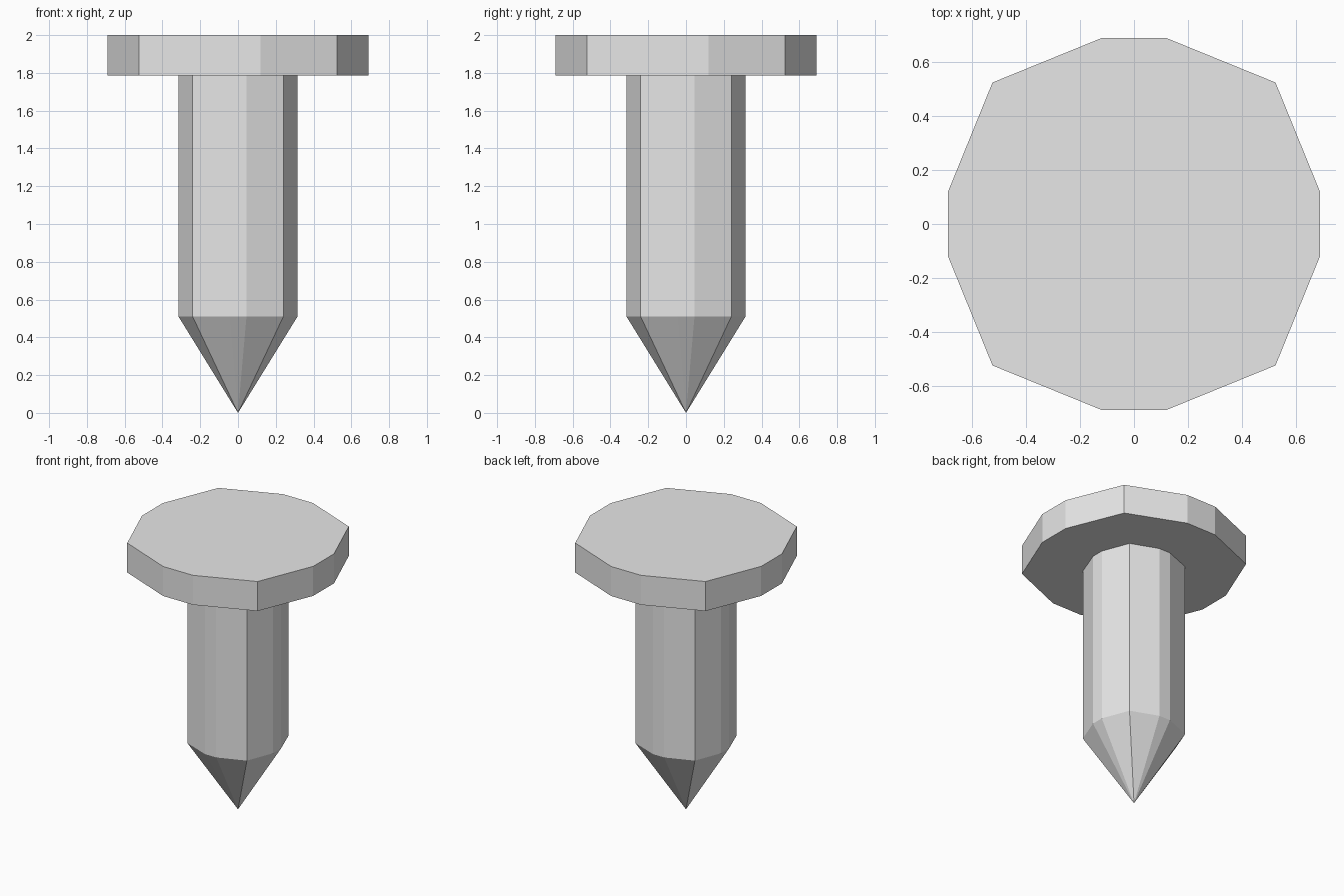
import bpy
import bmesh

cube = bpy.data.objects.get("Cube")
if cube:
    bpy.data.objects.remove(cube, do_unlink=True)

grey = bpy.data.materials.new("plain_grey")
grey.use_nodes = True
color = (0.8, 0.8, 0.8, 1.0)
grey.diffuse_color = color
grey.node_tree.nodes["Principled BSDF"].inputs["Base Color"].default_value = color


def outline(side, corner, half_flat):
    """Twelve-sided section: four flats joined by four pointed corners."""
    points = []
    x, y = 1, 0
    for _ in range(4):
        # one quarter: both ends of the flat, then the diagonal corner
        for out, along in ((side, -half_flat), (side, half_flat), (corner, corner)):
            points.append((out * x - along * y, out * y + along * x))
        x, y = -y, x
    return points


def prism(name, section, bottom, top, tip=None):
    """Flat-sided prism, closed below by a cap or by a point at height tip."""
    bm = bmesh.new()
    low = [bm.verts.new((x, y, bottom)) for x, y in section]
    high = [bm.verts.new((x, y, top)) for x, y in section]
    point = None if tip is None else bm.verts.new((0, 0, tip))
    count = len(section)
    for i in range(count):
        j = (i + 1) % count
        bm.faces.new((low[i], low[j], high[j], high[i]))
        if point:
            bm.faces.new((low[j], low[i], point))
    bm.faces.new(high)
    if not point:
        bm.faces.new(low[::-1])
    bmesh.ops.recalc_face_normals(bm, faces=bm.faces)
    mesh = bpy.data.meshes.new(name)
    bm.to_mesh(mesh)
    bm.free()
    mesh.materials.append(grey)
    obj = bpy.data.objects.new(name, mesh)
    bpy.context.collection.objects.link(obj)
    return obj


# Wide flat head
prism("head", outline(0.69, 0.525, 0.12), 1.785, 2.0)

# Shaft with pointed tip, its top seated just inside the head
prism("pointed_shaft", outline(0.315, 0.24, 0.045), 0.51, 1.8, tip=0.0)
